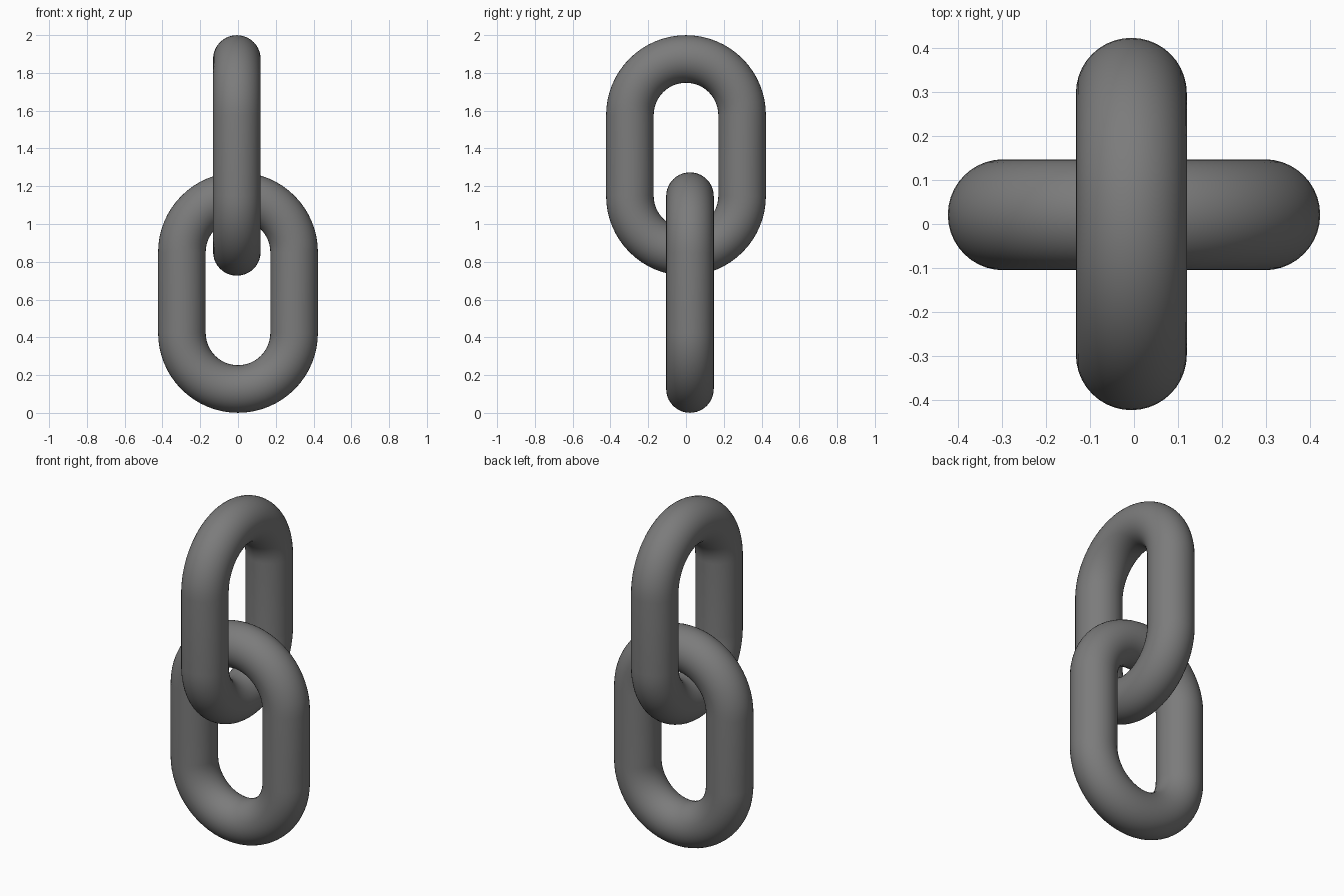
import bpy
import bmesh
from math import sin, cos, pi
from mathutils import Vector

old = bpy.data.objects.get("Cube")
if old:
    bpy.data.objects.remove(old, do_unlink=True)

TUBE = 0.126       # radius of the bar
BEND = 0.297       # radius of the bar's centre line in the round ends
STRAIGHT = 0.2135  # half length of the straight sides
ARC_STEPS = 32
SIDES = 40

steel = bpy.data.materials.new("dark_grey_steel")
steel.use_nodes = True
grey = (0.2, 0.2, 0.2, 1)
steel.diffuse_color = grey
bsdf = steel.node_tree.nodes["Principled BSDF"]
bsdf.inputs["Base Color"].default_value = grey
bsdf.inputs["Roughness"].default_value = 0.6


def chain_link(name, across, location):
    """Sweep a round bar along a stadium path spanned by 'across' and z."""
    up = Vector((0, 0, 1))
    side = across.cross(up)
    bm = bmesh.new()
    rings = []
    # Two half-circle ends; the gaps between them become the straight sides
    for end in (0, 1):
        centre = up * (STRAIGHT if end == 0 else -STRAIGHT)
        for i in range(ARC_STEPS + 1):
            a = pi * (end + i / ARC_STEPS)
            out = across * cos(a) + up * sin(a)
            ring = []
            for j in range(SIDES):
                b = 2 * pi * j / SIDES
                offset = out * (BEND + TUBE * cos(b)) + side * (TUBE * sin(b))
                ring.append(bm.verts.new(centre + offset))
            rings.append(ring)
    # Skin neighbouring rings, closing the loop
    for k, ring in enumerate(rings):
        following = rings[(k + 1) % len(rings)]
        for j in range(SIDES):
            n = (j + 1) % SIDES
            bm.faces.new((ring[j], ring[n], following[n], following[j]))
    bmesh.ops.recalc_face_normals(bm, faces=bm.faces)
    for face in bm.faces:
        face.smooth = True
    mesh = bpy.data.meshes.new(name)
    bm.to_mesh(mesh)
    bm.free()
    mesh.materials.append(steel)
    link = bpy.data.objects.new(name, mesh)
    link.location = location
    bpy.context.collection.objects.link(link)
    return link


# Two interlocked links at right angles
chain_link("lower_link", Vector((1, 0, 0)), (0, 0.021, 0.637))
chain_link("upper_link", Vector((0, 1, 0)), (-0.006, 0, 1.363))
